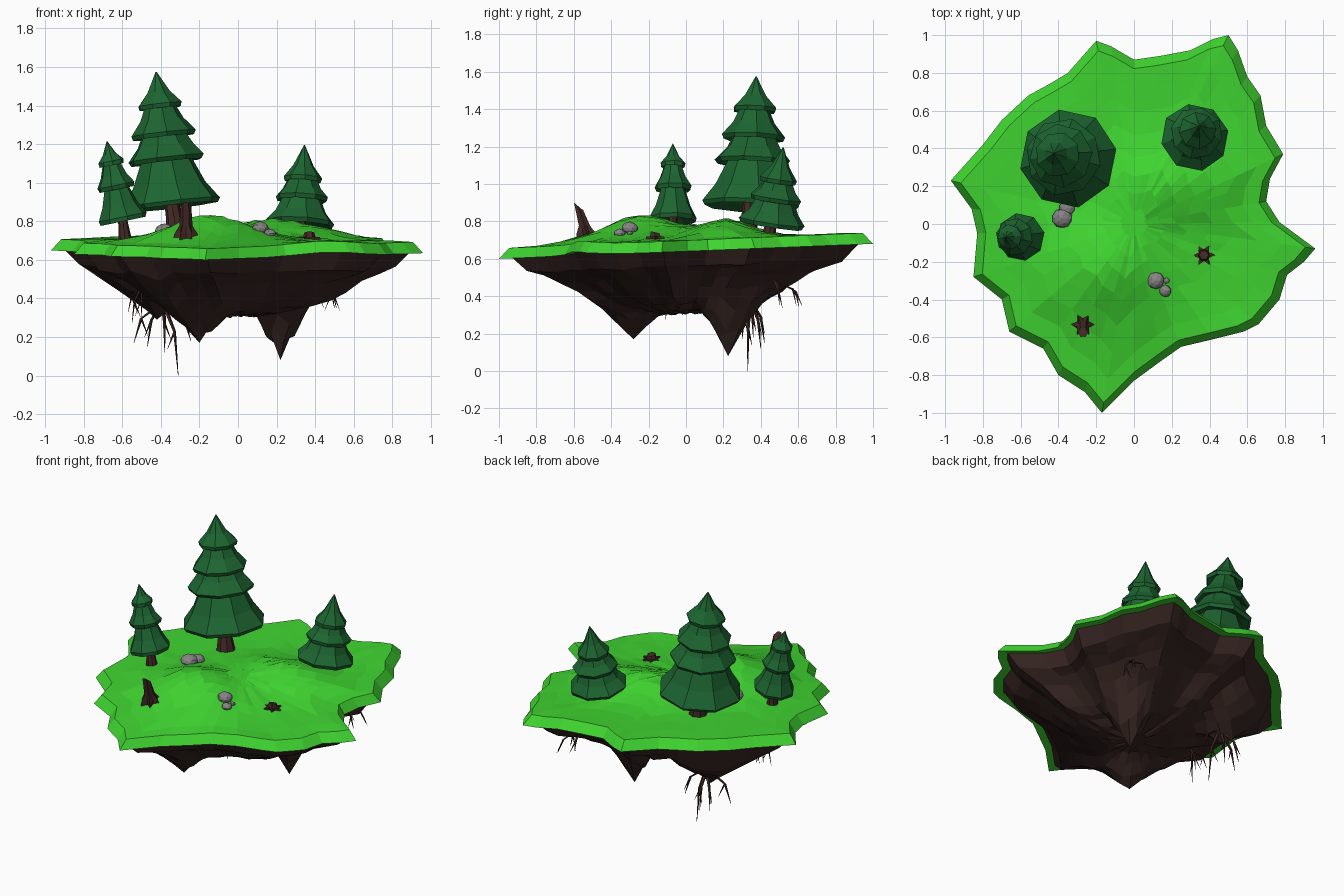
import bpy, bmesh, math, random
from mathutils import Vector

if "Cube" in bpy.data.objects:
    bpy.data.objects.remove(bpy.data.objects["Cube"])

random.seed(4)


def material(name, rgb):
    m = bpy.data.materials.new(name)
    m.diffuse_color = (*rgb, 1)
    m.use_nodes = True
    m.node_tree.nodes["Principled BSDF"].inputs["Base Color"].default_value = m.diffuse_color
    return m


GRASS = material("grass", (0.05, 0.66, 0.03))
DIRT = material("dirt", (0.04, 0.02, 0.017))
LEAF = material("needles", (0.012, 0.13, 0.03))
BARK = material("bark", (0.055, 0.022, 0.018))
STONE = material("stone", (0.24, 0.23, 0.23))


def finish(bm, name, mat):
    bmesh.ops.recalc_face_normals(bm, faces=bm.faces)
    me = bpy.data.meshes.new(name)
    bm.to_mesh(me)
    bm.free()
    me.materials.append(mat)
    ob = bpy.data.objects.new(name, me)
    bpy.context.collection.objects.link(ob)
    return ob


def loft(bm, rings, cap_start=True, cap_end=True):
    """Skin a list of equally sized rings of points; returns vertex rings."""
    vr = [[bm.verts.new(p) for p in ring] for ring in rings]
    for a, b in zip(vr, vr[1:]):
        for i in range(len(a)):
            j = (i + 1) % len(a)
            bm.faces.new((a[i], a[j], b[j], b[i]))
    if cap_start:
        bm.faces.new(vr[0])
    if cap_end:
        bm.faces.new(vr[-1])
    return vr


def interp(x, table):
    for (x0, y0), (x1, y1) in zip(table, table[1:]):
        if x <= x1:
            return y0 + (y1 - y0) * (x - x0) / (x1 - x0)
    return table[-1][1]


# Island outline seen from above
OUTLINE = [(-.2, .97), (-.12, .94), (0, .87), (.14, .89), (.3, .92), (.42, .98), (.5, 1), (.55, .92),
           (.6, .78), (.67, .68), (.7, .52), (.79, .37), (.72, .24), (.7, .12), (.77, .01),
           (.96, -.13), (.9, -.2), (.81, -.27), (.77, -.4), (.66, -.53), (.58, -.57),
           (.42, -.61), (.25, -.65), (.15, -.72), (0, -.83), (-.17, -1), (-.26, -.89),
           (-.4, -.8), (-.48, -.66), (-.66, -.57), (-.7, -.4), (-.85, -.28), (-.83, -.05),
           (-.86, .08), (-.97, .23), (-.8, .42), (-.7, .55), (-.56, .68), (-.45, .74), (-.35, .8)]


def rim_z(x, y):
    return .64 + .04 * y + .025 * math.exp(-((x - .48) ** 2 + (y + .55) ** 2) / .05)


def hill(x, y, cx, cy, sx, sy, h):
    return h * math.exp(-.5 * (((x - cx) / sx) ** 2 + ((y - cy) / sy) ** 2))


def ground(x, y):
    return (.705 + .03 * y + hill(x, y, -.15, -.24, .2, .19, .135)
            + hill(x, y, .2, .21, .24, .14, .1))


# Grass cap: folded lip, rim, then rolling ground to the centre
bm = bmesh.new()
rings = [[(x * .92, y * .92, rim_z(x, y) + .01) for x, y in OUTLINE],
         [(x, y, rim_z(x, y)) for x, y in OUTLINE],
         [(x * .945, y * .945, rim_z(x, y) + .058) for x, y in OUTLINE]]
for t in (.82, .68, .54, .41, .29, .18, .08):
    rings.append([])
    for x, y in OUTLINE:
        w = min(1, (.945 - t) / .27)
        z = (rim_z(x, y) + .058) * (1 - w) + ground(x * t, y * t) * w
        rings[-1].append((x * t, y * t, z + random.uniform(-.004, .004)))
loft(bm, rings, cap_start=False)
finish(bm, "grass_top", GRASS)

# Dirt underside with hanging spikes (x, y, z, slope)
SPIKES = [(-.2, -.28, .17, .9), (.22, .225, .08, 1.75), (-.42, .34, .29, .8)]
DEPTH = [(0, .3), (.25, .33), (.45, .375), (.6, .45), (.7, .515), (.85, .56), (.93, .63)]
bm = bmesh.new()
rings = []
for t in (.93, .85, .76, .67, .58, .5, .42, .34, .26, .18, .09):
    rings.append([])
    for x, y in OUTLINE:
        px, py = x * t, y * t
        z = interp(t, DEPTH) + .04 * py
        for sx, sy, sz, k in SPIKES:
            z = min(z, sz + k * math.hypot(px - sx, py - sy))
        if t < .9:
            z += random.uniform(-.01, .01)
        else:
            z = rim_z(x, y) + .006
        rings[-1].append((px, py, z))
loft(bm, rings, cap_start=False)
bm.verts.ensure_lookup_table()
for sx, sy, sz, k in SPIKES:
    v = min(bm.verts, key=lambda v: math.hypot(v.co.x - sx, v.co.y - sy))
    v.co = (sx, sy, sz)
finish(bm, "dirt_underside", DIRT)


def circle(c, r, axis, n, jitter=0, spin=0):
    q = Vector((0, 0, 1)).rotation_difference(axis)
    pts = []
    for i in range(n):
        a = spin + math.tau * i / n
        s = r * (1 + random.uniform(-jitter, jitter))
        pts.append(c + q @ Vector((s * math.cos(a), s * math.sin(a), 0)))
    return pts


# Pine trees: stacked eight-sided skirts around a leaning axis, plus a trunk
def pine(name, base, tip, tiers, trunk_r, foot):
    base, tip, foot = Vector(base), Vector(tip), Vector(foot)
    axis = tip - base

    def at(z):
        return base + axis * ((z - base.z) / axis.z)

    bm = bmesh.new()
    for k, (zb, r, zt, rt) in enumerate(tiers):
        h = zt - zb
        prof = [(zt, rt), (zb + h * .42, rt + (r - rt) * .5), (zb + .012, r),
                (zb - .01, r * .94), (zb + .03, r * .4)]
        loft(bm, [circle(at(z), pr, axis, 8, .025, k * .35 + .2) for z, pr in prof])
    finish(bm, name + "_needles", LEAF)
    bm = bmesh.new()
    top = at(base.z + .06)
    loft(bm, [circle(foot - Vector((0, 0, .03)), trunk_r * 1.4, axis, 8),
              circle(foot.lerp(top, .35), trunk_r, axis, 8),
              circle(top, trunk_r * .85, axis, 8)])
    finish(bm, name + "_trunk", BARK)


pine("big_pine", (-.345, .345, .885), (-.425, .375, 1.575),
     [(.885, .262, 1.13, .13), (1.115, .205, 1.3, .09), (1.245, .168, 1.44, .06),
      (1.395, .12, 1.575, .003)], .042, (-.32, .33, .745))
pine("left_pine", (-.597, -.07, .81), (-.68, -.07, 1.215),
     [(.81, .128, .99, .06), (.975, .1, 1.12, .04), (1.1, .067, 1.215, .002)],
     .026, (-.585, -.07, .725))
pine("right_pine", (.323, .458, .785), (.345, .52, 1.195),
     [(.785, .18, .94, .09), (.915, .14, 1.04, .065), (1.015, .1, 1.195, .003)],
     .032, (.32, .44, .72))


# Broken stumps with star-shaped root flare
def stump(name, x, y, h, r, lean):
    z0 = ground(x, y)
    bm = bmesh.new()
    rings = []
    for f, outer, inner in ((-.02, 1, .5), (.012, .9, .5), (.3 * h, .52, .44), (h, .42, .34)):
        ring = []
        for i in range(12):
            a, s = math.tau * i / 12, r * (inner if i % 2 else outer)
            z = f - (f == h) * h * .13 * (1 + math.sin(a)) * .9
            ring.append((x + s * math.cos(a), y + s * math.sin(a) + lean * max(f, 0), z0 + z))
        rings.append(ring)
    loft(bm, rings)
    finish(bm, name, BARK)


stump("tall_stump", -.27, -.53, .175, .066, -.25)
stump("short_stump", .37, -.165, .04, .062, 0)

# Rocks
for i, (x, y, r) in enumerate([(-.38, .03, .052), (-.355, .085, .042), (.115, -.3, .046),
                               (.165, -.355, .032), (.172, -.3, .016)]):
    bm = bmesh.new()
    bmesh.ops.create_icosphere(bm, subdivisions=2, radius=r)
    for v in bm.verts:
        v.co *= random.uniform(.94, 1.05)
        v.co.z *= .75
        v.co += Vector((x, y, ground(x, y) + r * .3))
    finish(bm, f"rock_{i + 1}", STONE)


# Hanging roots: thin tapering tubes with one kink and a side twig
def roots(name, origin, tips, r):
    bm = bmesh.new()
    o = Vector(origin)
    for k, tip in enumerate(tips):
        t = Vector(tip)
        mid = Vector((o.x + (t.x - o.x) * .75, o.y + (t.y - o.y) * .75, o.z + (t.z - o.z) * .4))
        twig = mid + Vector(((-1) ** k * .035, .02, -.09))
        for path in ((o, mid, t), (mid, mid.lerp(twig, .5), twig)):
            s = r if path[0] is o else r * .5
            loft(bm, [circle(p, s * w, Vector((0, 0, 1)), 5) for p, w in zip(path, (1, .6, .1))])
    finish(bm, name, BARK)


roots("big_pine_roots", (-.39, .34, .38),
      [(-.54, .3, .17), (-.47, .42, .15), (-.38, .4, .12), (-.31, .33, 0), (-.245, .36, .18)], .014)
roots("left_pine_roots", (-.5, -.06, .46),
      [(-.55, -.11, .27), (-.5, -.02, .3), (-.57, 0, .33)], .009)
roots("right_pine_roots", (.44, .48, .48),
      [(.51, .62, .35), (.5, .5, .35), (.4, .6, .38)], .011)
